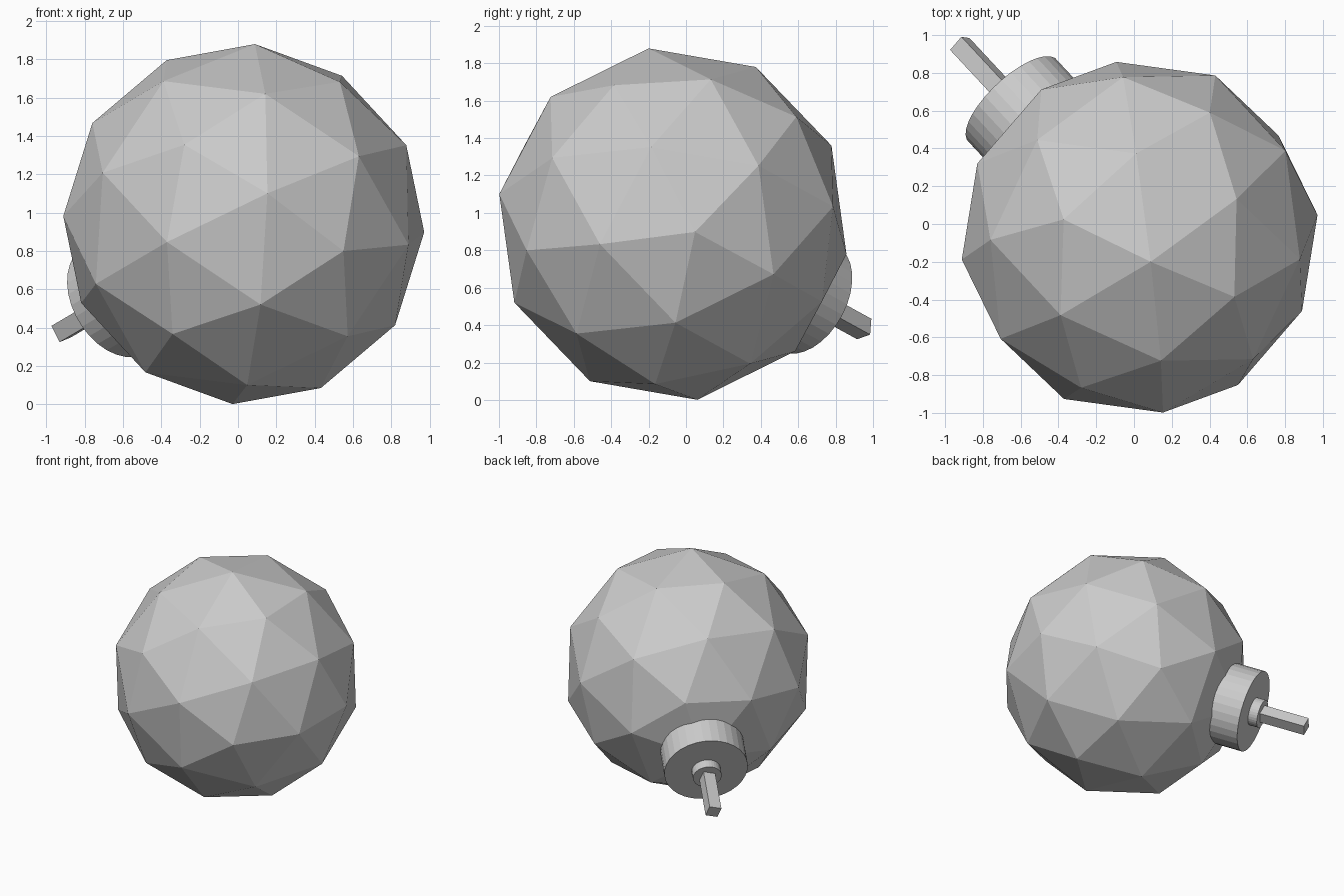
import bpy
from mathutils import Matrix, Vector

if "Cube" in bpy.data.objects:
    bpy.data.objects.remove(bpy.data.objects["Cube"])

CENTRE = Vector((0.03, -0.07, 0.94))
RADIUS = 0.95


def frame(x, y, z, origin):
    """Transform whose local axes are x, y, z at origin."""
    m = Matrix((x, y, z)).transposed().to_4x4()
    m.translation = origin
    return m


# Faceted ball, tilted so its pole points mostly along +x
pole = Vector((0.94, 0.118, -0.042)).normalized()
up = Vector((0.06, -0.13, 0.94))
up = (up - pole * up.dot(pole)).normalized()
ball_frame = frame(pole.cross(up), -up, pole, CENTRE)
bpy.ops.mesh.primitive_ico_sphere_add(subdivisions=2, radius=RADIUS)
ball = bpy.context.object
ball.name = "faceted_ball"
ball.matrix_world = ball_frame

# Fitting axis: leaves the ball through one of its corners
axis = (ball_frame.to_3x3() @ Vector((-0.688, 0.5, -0.5257))).normalized()
side = Vector((-0.06, -0.07, -0.025))
side = (side - axis * side.dot(axis)).normalized()


def fitting(name, start, end, radius=None, width=None):
    """Round (radius) or square (width) rod along the axis."""
    mid = CENTRE + axis * (start + end) / 2
    if radius:
        bpy.ops.mesh.primitive_cylinder_add(vertices=32, radius=radius, depth=end - start)
        scale = Matrix.Identity(4)
    else:
        bpy.ops.mesh.primitive_cube_add(size=1)
        scale = Matrix.Diagonal((width, width, end - start, 1))
    ob = bpy.context.object
    ob.name = name
    ob.data.transform(scale)
    ob.matrix_world = frame(side, axis.cross(side), axis, mid)


# Cap, collar and square stem
fitting("cap", 0.78, 1.066, radius=0.32)
fitting("collar", 1.05, 1.14, radius=0.11)
fitting("square_stem", 1.10, 1.506, width=0.095)
